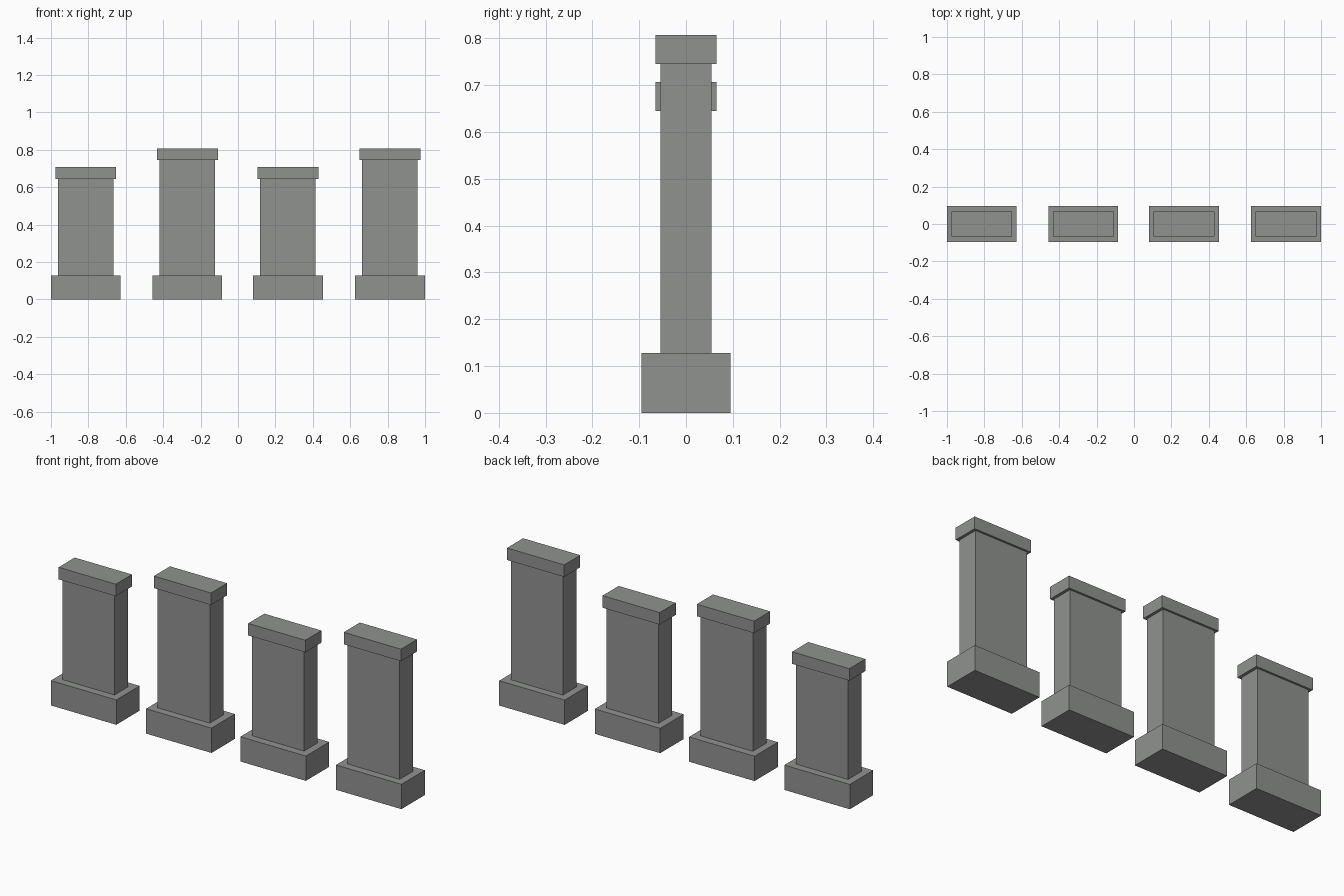
import bpy

if "Cube" in bpy.data.objects:
    bpy.data.objects.remove(bpy.data.objects["Cube"])

stone = bpy.data.materials.new("grey stone")
stone.diffuse_color = (0.28, 0.29, 0.28, 1)
stone.use_nodes = True
stone.node_tree.nodes["Principled BSDF"].inputs["Base Color"].default_value = stone.diffuse_color


def block(name, x, width, depth, z0, z1):
    """Box centred on (x, 0) spanning z0..z1."""
    bpy.ops.mesh.primitive_cube_add(size=1, location=(x, 0, (z0 + z1) / 2))
    ob = bpy.context.object
    ob.name = name
    ob.scale = (width, depth, z1 - z0)
    bpy.ops.object.transform_apply(location=False, rotation=False, scale=True)
    ob.data.materials.append(stone)


BASE_TOP = 0.128
CAP_HEIGHT = 0.062

# Row of four pillars, alternating short and tall
pillars = [(-0.814, 0.707), (-0.271, 0.807), (0.267, 0.707), (0.812, 0.807)]
for i, (x, top) in enumerate(pillars, 1):
    block(f"pillar_{i}_base", x, 0.373, 0.19, 0, BASE_TOP)
    block(f"pillar_{i}_shaft", x, 0.297, 0.11, BASE_TOP, top - CAP_HEIGHT)
    block(f"pillar_{i}_cap", x, 0.326, 0.131, top - CAP_HEIGHT, top)
